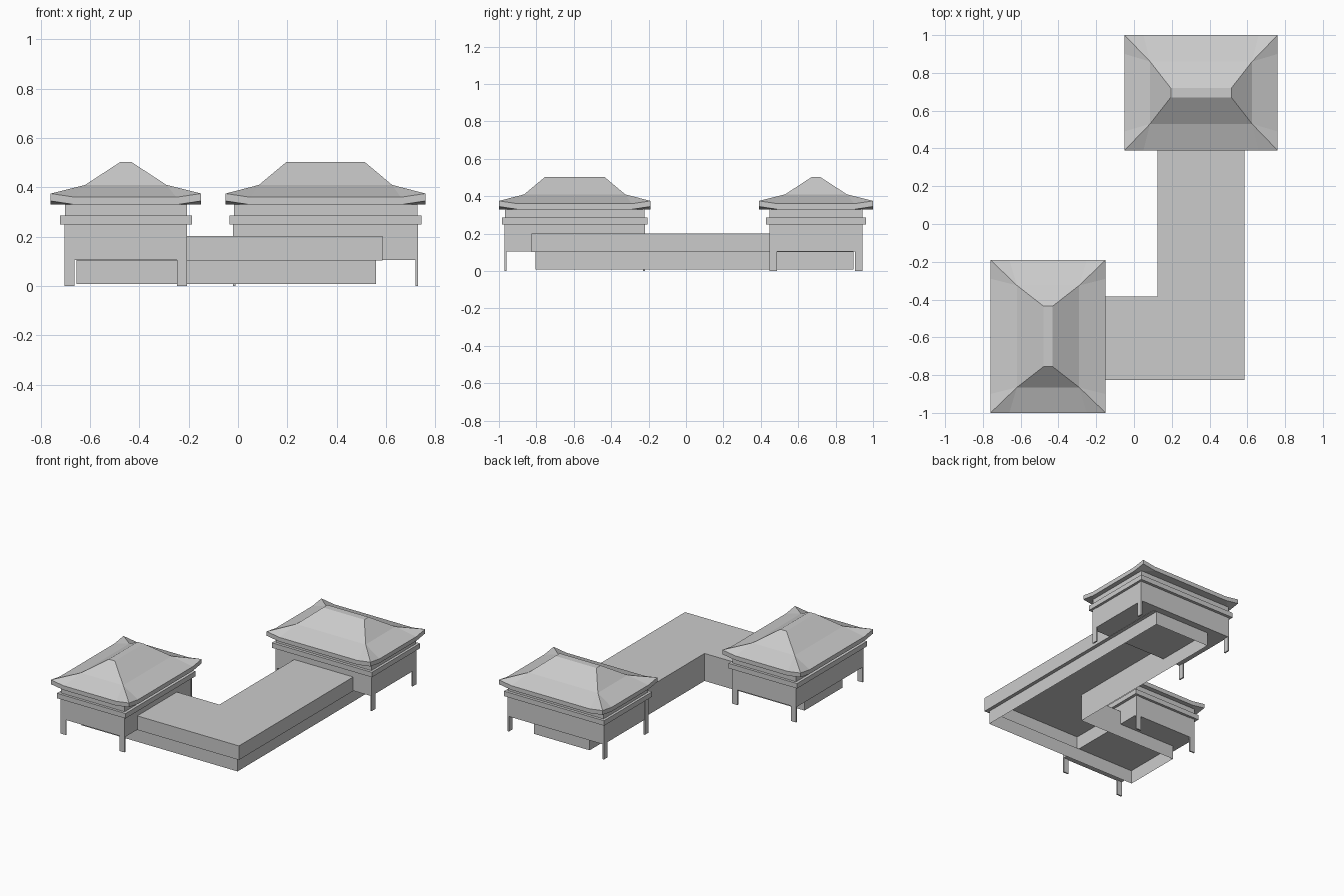
import bpy, bmesh
from mathutils import Matrix, Vector

if "Cube" in bpy.data.objects:
    bpy.data.objects.remove(bpy.data.objects["Cube"])

grey = bpy.data.materials.new("plain grey")
grey.diffuse_color = (0.6, 0.6, 0.6, 1)
grey.use_nodes = True
grey.node_tree.nodes["Principled BSDF"].inputs["Base Color"].default_value = grey.diffuse_color


def finish(name, bm, matrix=Matrix(), fix_normals=True):
    if fix_normals:
        bmesh.ops.recalc_face_normals(bm, faces=bm.faces)
    me = bpy.data.meshes.new(name)
    bm.to_mesh(me)
    bm.free()
    me.materials.append(grey)
    me.transform(matrix)
    ob = bpy.data.objects.new(name, me)
    bpy.context.collection.objects.link(ob)
    return ob


def box(name, cx, cy, hx, hy, z0, z1, matrix):
    bm = bmesh.new()
    bmesh.ops.create_cube(bm, size=1, matrix=Matrix.Translation((cx, cy, (z0 + z1) / 2))
                          @ Matrix.Diagonal((2 * hx, 2 * hy, z1 - z0, 1)))
    finish(name, bm, matrix)


def roof(name, matrix):
    """Hipped roof in two slopes, with eave corners turned up."""
    bm = bmesh.new()
    signs = [(-1, -1), (1, -1), (1, 1), (-1, 1)]

    def ring(hx, hy, z):
        return [bm.verts.new((sx * hx, sy * hy, z)) for sx, sy in signs]

    def eave(z, lift, c=0.1, hx=0.305, hy=0.405):
        pts = []
        for i, (sx, sy) in enumerate(signs):
            on_x = bm.verts.new((sx * (hx - c), sy * hy, z))
            on_y = bm.verts.new((sx * hx, sy * (hy - c), z))
            tip = bm.verts.new((sx * hx, sy * hy, z + lift))
            pts += [on_y, tip, on_x] if i % 2 == 0 else [on_x, tip, on_y]
        return pts

    low, top = eave(0.33, 0.015), eave(0.36, 0.015)
    mid, ridge = ring(0.165, 0.27, 0.41), ring(0.024, 0.16, 0.502)
    for i in range(12):                                   # fascia
        j = (i + 1) % 12
        bm.faces.new((low[i], low[j], top[j], top[i]))
    for i in range(4):
        j = (i + 1) % 4
        a, tip, b, nxt = (top[(3 * i + k) % 12] for k in range(4))
        bm.faces.new((a, tip, mid[i]))                    # turned-up corner
        bm.faces.new((tip, b, mid[i]))
        bm.faces.new((b, nxt, mid[j], mid[i]))            # lower slope
        bm.faces.new((mid[i], mid[j], ridge[j], ridge[i]))  # upper slope
        bm.faces.new(low[3 * i:3 * i + 3])                # corner soffit
    bm.faces.new(ridge)
    bm.faces.new([v for i, v in enumerate(low) if i % 3 != 1])
    finish(name, bm, matrix)


def pavilion(prefix, x, y, angle):
    m = Matrix.Translation((x, y, 0)) @ Matrix.Rotation(angle, 4, 'Z')
    box(prefix + "_walls", 0, 0, 0.2475, 0.372, 0.105, 0.335, m)
    box(prefix + "_band", 0, 0, 0.2675, 0.39, 0.25, 0.285, m)
    for sx in (-1, 1):
        for sy in (-1, 1):
            box(prefix + "_post", sx * 0.2285, sy * 0.37, 0.02, 0.005, 0, 0.25, m)
    roof(prefix + "_roof", m)


pavilion("front_pavilion", -0.455, -0.595, 0)
pavilion("back_pavilion", 0.355, 0.695, 1.5707963)

# L-shaped gallery: hollow shell, open below, set back at its base
def outline(bm, e, s, z):
    return [bm.verts.new((px, py, z)) for px, py in
            ((e, s), (e, 0.895), (0.125, 0.895), (0.125, -0.385), (-0.655, -0.385), (-0.655, s))]

bm = bmesh.new()
loops = [outline(bm, 0.585, -0.825, 0.202), outline(bm, 0.585, -0.825, 0.103),
         outline(bm, 0.56, -0.805, 0.103), outline(bm, 0.56, -0.805, 0.008)]
bm.faces.new(loops[0])
for a, b in zip(loops, loops[1:]):
    for i in range(6):
        j = (i + 1) % 6
        quad = (a[i], b[i], b[j], a[j])
        if len({tuple(round(c, 4) for c in v.co) for v in quad}) > 2:
            bm.faces.new(quad)
bmesh.ops.remove_doubles(bm, verts=bm.verts, dist=0.0001)
finish("gallery", bm, fix_normals=False)
